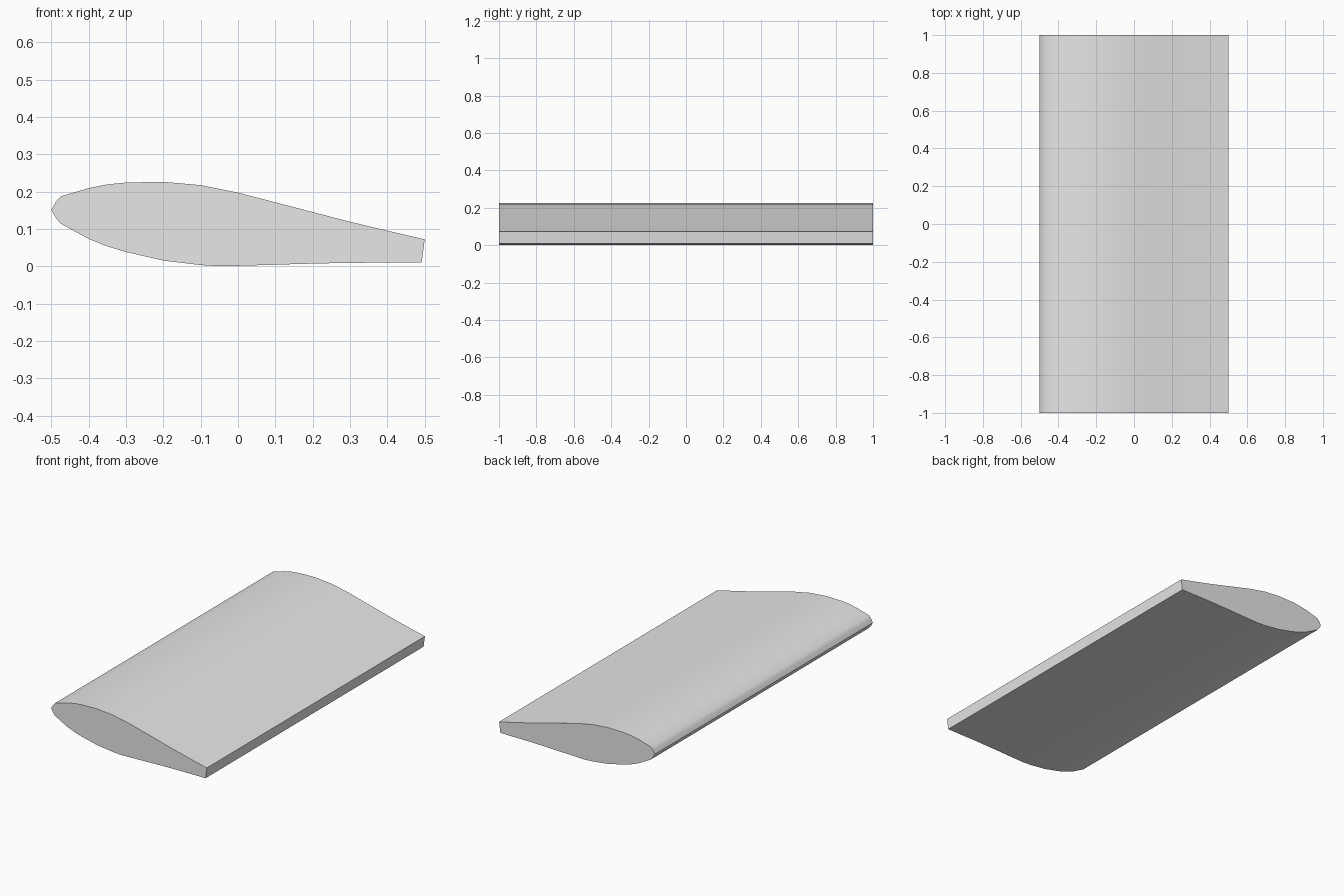
import bpy
import bmesh
import math

# Remove the default cube
cube = bpy.data.objects.get("Cube")
if cube:
    bpy.data.objects.remove(cube, do_unlink=True)

# Single plain grey finish
grey = bpy.data.materials.new("light_grey")
grey.use_nodes = True
colour = (0.8, 0.8, 0.8, 1)
grey.diffuse_color = colour
grey.node_tree.nodes["Principled BSDF"].inputs["Base Color"].default_value = colour

# Aerofoil section (x, z): upper surface from the nose to the tail, lower surface back
upper = [(-0.5, 0.151), (-0.488, 0.172), (-0.475, 0.187), (-0.4, 0.209), (-0.35, 0.219),
         (-0.3, 0.224), (-0.2, 0.226), (-0.1, 0.217), (0, 0.197), (0.1, 0.171),
         (0.2, 0.145), (0.3, 0.119), (0.4, 0.095), (0.5, 0.072)]
lower = [(0.492, 0.01), (0.3, 0.009), (0.2, 0.007), (0.1, 0.004), (0, 0.001),
         (-0.05, 0), (-0.1, 0.003), (-0.2, 0.015), (-0.3, 0.038), (-0.35, 0.053),
         (-0.4, 0.073), (-0.475, 0.114), (-0.488, 0.13)]
half_span = 1

# Wing section: the aerofoil drawn along the span with flat ends
bm = bmesh.new()
end = bm.faces.new([bm.verts.new((x, -half_span, z)) for x, z in upper + lower])
swept = bmesh.ops.extrude_face_region(bm, geom=[end], use_keep_orig=True)
far_verts = [v for v in swept["geom"] if isinstance(v, bmesh.types.BMVert)]
bmesh.ops.translate(bm, verts=far_verts, vec=(0, 2 * half_span, 0))
bmesh.ops.recalc_face_normals(bm, faces=bm.faces)
mesh = bpy.data.meshes.new("wing_section")
bm.to_mesh(mesh)
bm.free()
mesh.materials.append(grey)

wing = bpy.data.objects.new("wing_section", mesh)
bpy.context.collection.objects.link(wing)

# Smooth skin with crisp ends and trailing edge
bpy.ops.object.select_all(action="DESELECT")
wing.select_set(True)
bpy.context.view_layer.objects.active = wing
bpy.ops.object.shade_smooth_by_angle(angle=math.radians(40))
